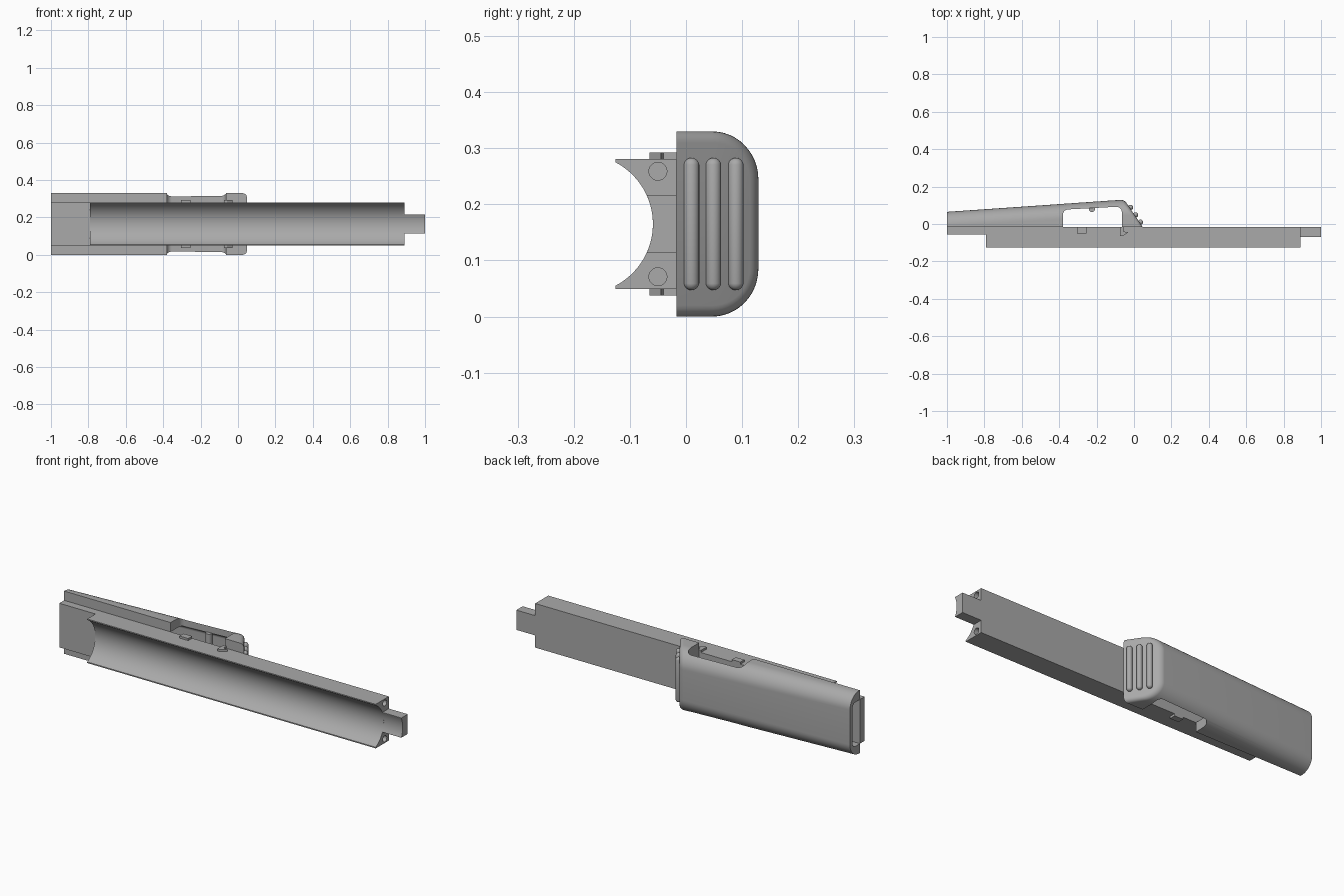
import bpy, bmesh, math
from mathutils import Vector

cube = bpy.data.objects.get("Cube")
if cube:
    bpy.data.objects.remove(cube, do_unlink=True)

MID = 0.165      # height of the symmetry plane
BACK = -0.017    # plane where the rail meets the cover

grey = bpy.data.materials.new("mid_grey")
grey.use_nodes = True
colour = (0.4, 0.4, 0.4, 1)
grey.diffuse_color = colour
grey.node_tree.nodes["Principled BSDF"].inputs["Base Color"].default_value = colour


def finish(name, bm):
    bmesh.ops.recalc_face_normals(bm, faces=bm.faces)
    mesh = bpy.data.meshes.new(name)
    bm.to_mesh(mesh)
    bm.free()
    mesh.materials.append(grey)
    obj = bpy.data.objects.new(name, mesh)
    bpy.context.collection.objects.link(obj)
    return obj


def loft(bm, rings):
    """Skin a row of closed rings and cap both ends."""
    rows = [[bm.verts.new(p) for p in ring] for ring in rings]
    n = len(rows[0])
    for a, b in zip(rows, rows[1:]):
        for i in range(n):
            bm.faces.new((a[i], a[(i + 1) % n], b[(i + 1) % n], b[i]))
    bm.faces.new(rows[0])
    bm.faces.new(rows[-1])


def prism(name, pts, axis, lo, hi):
    """Extrude a (y, z) outline along x or an (x, y) outline along z."""
    bm = bmesh.new()
    loft(bm, [[(s, *p) if axis == "x" else (*p, s) for p in pts] for s in (lo, hi)])
    return finish(name, bm)


def box(name, x, y, z):
    return prism(name, [(x[0], y[0]), (x[1], y[0]), (x[1], y[1]), (x[0], y[1])], "z", *z)


def cut(obj, cutter):
    mod = obj.modifiers.new("cut", "BOOLEAN")
    mod.operation = "DIFFERENCE"
    mod.solver = "EXACT"
    mod.object = cutter
    bpy.context.view_layer.objects.active = obj
    bpy.ops.object.modifier_apply(modifier=mod.name)
    bpy.data.objects.remove(cutter, do_unlink=True)


def smooth(obj):
    bpy.ops.object.select_all(action="DESELECT")
    obj.select_set(True)
    bpy.context.view_layer.objects.active = obj
    bpy.ops.object.shade_smooth_by_angle(angle=math.radians(32))


def arc(cx, cy, r, start, end, steps):
    return [(cx + r * math.cos(math.radians(start + (end - start) * i / steps)),
             cy + r * math.sin(math.radians(start + (end - start) * i / steps)))
            for i in range(steps + 1)]


# Rail with a concave front and a narrower tongue of the same section
def grooved(half, lip):
    radius, floor = 0.124, -0.059
    sweep = math.degrees(math.asin(half / radius))
    pts = arc(floor - radius, MID, radius, -sweep, sweep, 32)
    edge = half + lip
    return [(BACK, MID - edge), (pts[0][0], MID - edge)] + pts + \
           [(pts[-1][0], MID + edge), (BACK, MID + edge)]


rail = prism("rail", grooved(0.11, 0.006), "x", -0.79, 0.89)
for side in (-1, 1):
    pin_hole = prism("hole_cutter", arc(-0.05, MID + side * 0.094, 0.016, 0, 345, 23),
                     "x", 0.83, 0.95)
    cut(rail, pin_hole)
smooth(rail)
tongue = prism("tongue", grooved(0.05, 0.002), "x", 0.88, 1.0)
smooth(tongue)
box("end_plate", (-1, -0.78), (-0.057, BACK), (0.049, 0.281))


# Tapered rounded cover
def cover_ring(x, inset, roof):
    top = 0.065 + (x + 1) * 0.069 - roof
    half = MID - inset
    r = min(0.088, top - BACK - 0.008) if inset == 0 else 0.022
    outline = [(BACK, MID - half)] + \
        [(y, z) for z, y in arc(MID - half + r, top - r, r, 180, 90, 12)] + \
        [(y, z) for z, y in arc(MID + half - r, top - r, r, 90, 0, 12)] + \
        [(BACK, MID + half)]
    return [(x, y, z) for y, z in outline]


foot, peak = Vector((0.047, BACK, 0)), Vector((-0.052, 0.13, 0))
slope = peak - foot
normal = Vector((slope.y, -slope.x, 0)).normalized()

bm = bmesh.new()
loft(bm, [cover_ring(x, 0, 0) for x in (-1, 0.15)])
bmesh.ops.bisect_plane(bm, geom=bm.verts[:] + bm.edges[:] + bm.faces[:],
                       plane_co=foot, plane_no=normal, clear_outer=True)
rim = [e for e in bm.edges if e.is_boundary]
bmesh.ops.contextual_create(bm, geom=rim)
rounded = [e for e in rim if not all(v.co.y < BACK + 0.001 for v in e.verts)]
bmesh.ops.bevel(bm, geom=rounded, offset=0.02, segments=5, profile=0.5, affect="EDGES")
cover = finish("cover", bm)

# Hollow interior, open at the tail end
bm = bmesh.new()
loft(bm, [[(x, y - 0.01 if y == BACK else y, z) for x, y, z in cover_ring(s, 0.049, 0.022)]
          for s in (-1.05, -0.07)])
cut(cover, finish("cavity_cutter", bm))

# Rounded window through both sides
window = [(-0.065, -0.05), (-0.38, -0.05)] + arc(-0.352, 0.05, 0.028, 180, 95, 6) + \
    arc(-0.093, 0.064, 0.028, 95, 0, 6)
cut(cover, prism("window_cutter", window, "z", -0.1, 0.5))
smooth(cover)

# Three grip ribs on the sloped face
for i, y in enumerate((0.007, 0.046, 0.086)):
    bm = bmesh.new()
    bmesh.ops.create_uvsphere(bm, u_segments=20, v_segments=11, radius=0.014)
    on_face = foot + slope * ((y - BACK) / slope.y) + normal * 0.005
    for v in bm.verts:
        v.co.z += math.copysign(0.104, v.co.z) + MID
        v.co += on_face
    rib = finish("grip_rib_%d" % (i + 1), bm)
    smooth(rib)

# Crossbar under the cover roof
crossbar = prism("roof_crossbar", arc(-0.225, 0.08, 0.016, 0, 345, 23), "z", 0.05, 0.28)
smooth(crossbar)

# Latch pads and hooks on both sides of the rail
hook = [(-0.075, BACK), (-0.075, -0.065), (-0.06, -0.065), (-0.03, -0.045),
        (-0.055, -0.04), (-0.055, BACK)]
for label, near, far in (("lower", 0.055, 0.038), ("upper", 0.275, 0.292)):
    lo, hi = sorted((near, far))
    box(label + "_latch_pad", (-0.305, -0.255), (-0.05, BACK), (lo, hi))
    prism(label + "_latch_hook", hook, "z", lo, hi)
